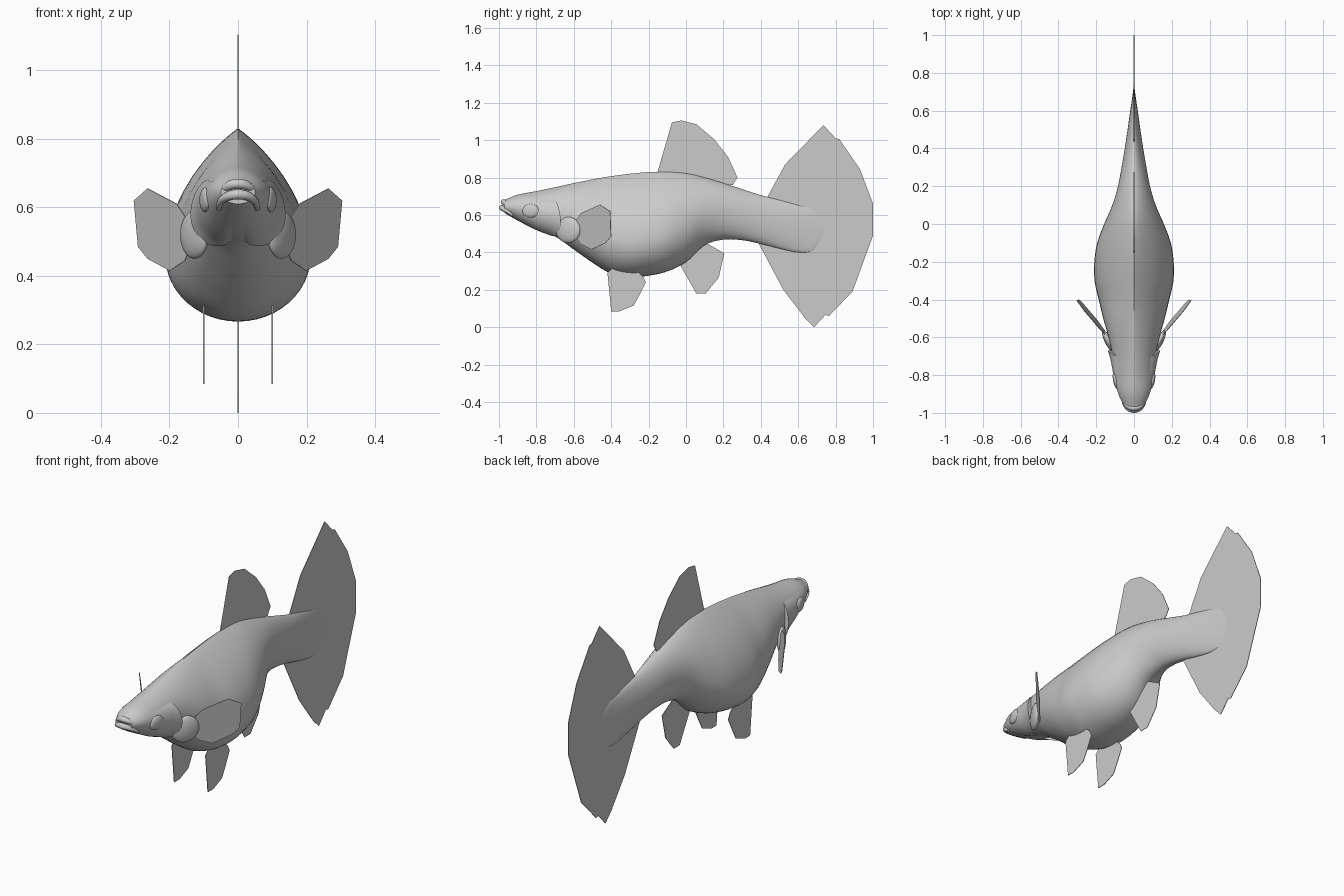
import bpy
import bmesh
import math
from math import sin, cos, pi, radians
from mathutils import Vector, Matrix

default = bpy.data.objects.get("Cube")
if default:
    bpy.data.objects.remove(default, do_unlink=True)

# One plain grey for the whole fish
GREY = (0.6, 0.6, 0.6, 1)
grey = bpy.data.materials.new("plain grey")
grey.use_nodes = True
grey.diffuse_color = GREY
grey.node_tree.nodes["Principled BSDF"].inputs["Base Color"].default_value = GREY


def finish(name, bm, smooth=True):
    """Turn a bmesh into a named, coloured object."""
    bmesh.ops.recalc_face_normals(bm, faces=bm.faces)
    mesh = bpy.data.meshes.new(name)
    bm.to_mesh(mesh)
    bm.free()
    mesh.materials.append(grey)
    obj = bpy.data.objects.new(name, mesh)
    bpy.context.collection.objects.link(obj)
    if smooth:
        bpy.ops.object.select_all(action="DESELECT")
        obj.select_set(True)
        bpy.context.view_layer.objects.active = obj
        bpy.ops.object.shade_smooth_by_angle(angle=radians(50))
    return obj


# Body stations: y, top z, bottom z, half width, height share of the widest line
STATIONS = [
    (-.97, .68, .61, .05, .5), (-.9, .708, .57, .082, .5), (-.8, .727, .52, .102, .48),
    (-.7, .748, .485, .113, .46), (-.6, .77, .415, .135, .44), (-.5, .79, .345, .163, .4),
    (-.4, .807, .285, .187, .36), (-.3, .82, .267, .209, .34), (-.2, .829, .275, .21, .34),
    (-.1, .83, .298, .195, .36), (0, .823, .348, .158, .4), (.1, .8, .438, .115, .45),
    (.2, .77, .468, .085, .5), (.3, .738, .465, .066, .5), (.4, .706, .445, .049, .5),
    (.5, .68, .42, .034, .5), (.6, .652, .4, .02, .5), (.68, .625, .41, .008, .5),
    (.735, .56, .48, .0015, .5),
]


def station(y):
    """Smoothly interpolated body measurements at y."""
    last = len(STATIONS) - 1
    i = 0
    while i < last - 1 and y > STATIONS[i + 1][0]:
        i += 1

    def slope(k, c):
        a, b = STATIONS[max(k - 1, 0)], STATIONS[min(k + 1, last)]
        return (b[c] - a[c]) / (b[0] - a[0])

    p, q = STATIONS[i], STATIONS[i + 1]
    span = q[0] - p[0]
    t = (y - p[0]) / span
    return [
        p[c] * (2 * t**3 - 3 * t**2 + 1) + q[c] * (3 * t**2 - 2 * t**3)
        + span * (slope(i, c) * (t**3 - 2 * t**2 + t) + slope(i + 1, c) * (t**3 - t**2))
        for c in range(1, 5)
    ]


def skin(y, angle, swell=0.0):
    """Point on the body; angle runs from the back (0) round by +x to the belly (pi)."""
    top, bottom, width, share = station(y)
    middle = bottom + (top - bottom) * share
    s, c = sin(angle), cos(angle)
    # The back narrows to a ridge where the belly is heaviest
    power = 1.25 + 4 * (.5 - share) if c > 0 else 1
    x = math.copysign(abs(s) ** power, s) * width
    z = c * (top - middle if c > 0 else middle - bottom)
    return Vector((x * (1 + swell), y, middle + z * (1 + swell)))


def grid(bm, rows, closed=False):
    """Bridge rows of points with quads."""
    rings = [[bm.verts.new(p) for p in row] for row in rows]
    n = len(rings[0])
    for a, b in zip(rings, rings[1:]):
        for j in range(n if closed else n - 1):
            k = (j + 1) % n
            bm.faces.new((a[j], a[k], b[k], b[j]))
    return rings


# Body
bm = bmesh.new()
LENGTHS, SIDES = 72, 48
first, end = STATIONS[0][0], STATIONS[-1][0]
rows = [[skin(first + (end - first) * i / LENGTHS, 2 * pi * j / SIDES) for j in range(SIDES)]
        for i in range(LENGTHS + 1)]
rings = grid(bm, rows, closed=True)
bm.faces.new(rings[0])
bm.faces.new(rings[-1])
finish("body", bm)


# Gill covers: swollen cheek plates with a curved, stepped rear edge
def gill_cover(name, side):
    bm = bmesh.new()
    steps, across = 12, 18
    rows = []
    for i in range(steps + 2):
        u = min(i / steps, 1)
        row = []
        for j in range(across + 1):
            v = j / across
            rear = -.67 - .05 * abs(2 * v - .8) ** 2
            swell = .2 * u**1.5 * abs(sin(pi * v**1.2)) ** .5 if i <= steps else -.06
            p = skin(-.93 + (rear + .93) * u, radians(58 + 112 * v), swell + .004)
            p.x *= side
            row.append(p)
        rows.append(row)
    grid(bm, rows)
    finish(name, bm)


def ellipsoid(name, centre, size, turn):
    bm = bmesh.new()
    matrix = Matrix.Translation(centre) @ Matrix.Rotation(turn, 4, "Z") @ Matrix.Diagonal((*size, 1))
    bmesh.ops.create_uvsphere(bm, u_segments=24, v_segments=14, radius=1, matrix=matrix)
    finish(name, bm)


def fin(name, outline, place):
    """A thin flat sheet; place maps the (y, z) outline into space."""
    bm = bmesh.new()
    bm.faces.new([bm.verts.new(place(y, z)) for y, z in outline])
    bmesh.ops.triangulate(bm, faces=bm.faces)
    obj = finish(name, bm, smooth=False)
    sheet = obj.modifiers.new("thickness", "SOLIDIFY")
    sheet.thickness = .003
    sheet.offset = 0


# Lips: tapering tubes curved round the snout
def lip(name, height, drop, front, radius):
    bm = bmesh.new()
    rows = []
    for i in range(21):
        t = -1 + i / 10
        centre = Vector((.056 * sin(t * pi / 2), front + .06 * (1 - cos(t * pi / 2)),
                         height - drop * t * t))
        out = Vector((sin(t * pi / 2), -cos(t * pi / 2), 0))
        r = radius * (1 - .5 * t * t)
        rows.append([centre + out * r * cos(2 * pi * k / 10) + Vector((0, 0, r * sin(2 * pi * k / 10)))
                     for k in range(10)])
    rings = grid(bm, rows, closed=True)
    bm.faces.new(rings[0])
    bm.faces.new(rings[-1])
    finish(name, bm)


lip("upper_lip", .669, .055, -.975, .015)
lip("lower_lip", .638, .042, -.985, .015)

# Middle fins
DORSAL = [(-.155, .82), (-.11, .95), (-.075, 1.095), (-.025, 1.105), (.055, 1.085), (.15, 1.005),
          (.225, .91), (.275, .8), (.25, .76), (.15, .76), (0, .79)]
ANAL = [(-.03, .33), (.055, .18), (.105, .18), (.175, .265), (.205, .395), (.09, .46), (0, .42)]
TAIL = [(.435, .695), (.53, .87), (.735, 1.08), (.8, 1.01), (.82, 1.005), (.93, .845), (1, .66),
        (1, .49), (.89, .19), (.765, .06), (.745, .065), (.685, 0), (.635, .05), (.52, .2),
        (.39, .445), (.42, .57)]
for name, outline in (("dorsal_fin", DORSAL), ("anal_fin", ANAL), ("tail_fin", TAIL)):
    fin(name, outline, lambda y, z: (0, y, z))

# Paired parts
PECTORAL = [(-.6, .55), (-.56, .61), (-.46, .655), (-.405, .62), (-.4, .485), (-.43, .45),
            (-.505, .415), (-.565, .445), (-.6, .5)]
PELVIC = [(-.42, .29), (-.4, .085), (-.355, .085), (-.28, .115), (-.25, .17), (-.215, .24),
          (-.23, .27), (-.3, .34), (-.38, .33)]
for label, side in (("left", 1), ("right", -1)):
    gill_cover(label + "_gill_cover", side)
    eye = skin(-.83, radians(88), .02)
    ellipsoid(label + "_eye", (side * (eye.x - .003), -.83, .622), (.014, .046, .036), side * radians(-12))
    ellipsoid(label + "_pectoral_base", (side * .127, -.63, .52), (.022, .075, .07), side * radians(-30))
    fin(label + "_pectoral_fin", PECTORAL,
        lambda y, z: (side * (.155 + .8 * (y + .58) + .12 * (z - .55)), y, z))
    fin(label + "_pelvic_fin", PELVIC, lambda y, z: (side * .1, y, z))
